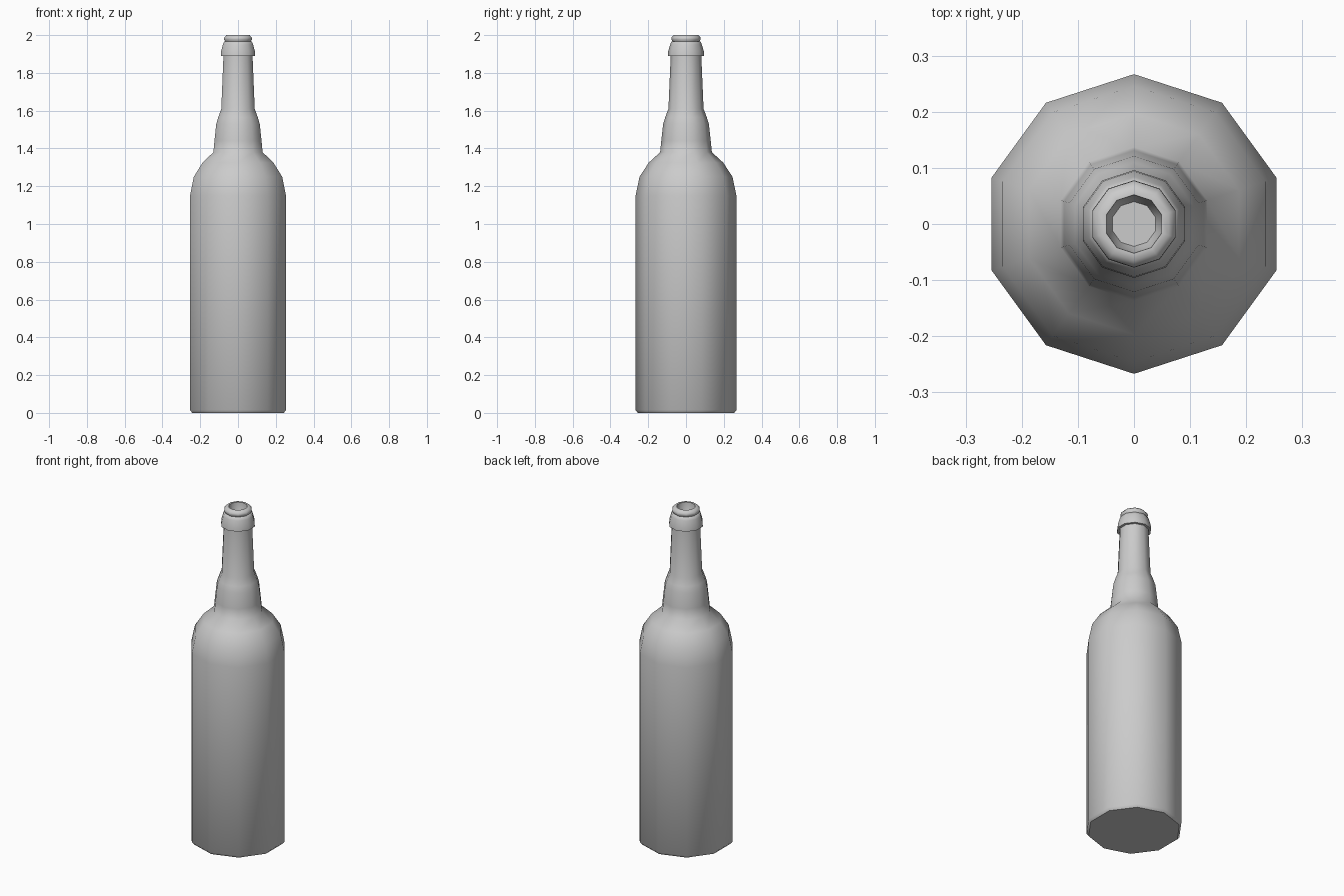
import bpy, bmesh, math

if "Cube" in bpy.data.objects:
    bpy.data.objects.remove(bpy.data.objects["Cube"])

SIDES = 10


def lathe(name, profile, cap_start=False, cap_end=False):
    """Revolve (radius, z) points around z with a corner facing +y."""
    bm = bmesh.new()
    rings = []
    for r, z in profile:
        ring = []
        for i in range(SIDES):
            a = math.pi / 2 + 2 * math.pi * i / SIDES
            ring.append(bm.verts.new((r * math.cos(a), r * math.sin(a), z)))
        rings.append(ring)
    for low, high in zip(rings, rings[1:]):
        for i in range(SIDES):
            j = (i + 1) % SIDES
            bm.faces.new((low[i], low[j], high[j], high[i]))
    if cap_start:
        bm.faces.new(rings[0][::-1])
    if cap_end:
        bm.faces.new(rings[-1])
    mesh = bpy.data.meshes.new(name)
    bm.to_mesh(mesh)
    bm.free()
    obj = bpy.data.objects.new(name, mesh)
    bpy.context.collection.objects.link(obj)
    bpy.ops.object.select_all(action='DESELECT')
    obj.select_set(True)
    bpy.context.view_layer.objects.active = obj
    bpy.ops.object.shade_smooth_by_angle(angle=math.radians(50))
    return obj


# Body, rounded shoulder, neck, stepped lip and recessed mouth
lathe("bottle", [
    (0.255, 0.0), (0.267, 0.015), (0.267, 1.15),
    (0.246, 1.25), (0.197, 1.325), (0.137, 1.38),
    (0.131, 1.44), (0.121, 1.53), (0.110, 1.565), (0.093, 1.61),
    (0.081, 1.89),
    (0.096, 1.89), (0.094, 1.915), (0.084, 1.95), (0.078, 1.965),
    (0.072, 1.967), (0.078, 1.978), (0.077, 1.987), (0.065, 2.0),
    (0.052, 2.0), (0.050, 1.97), (0.040, 1.94),
], cap_start=True, cap_end=True)
